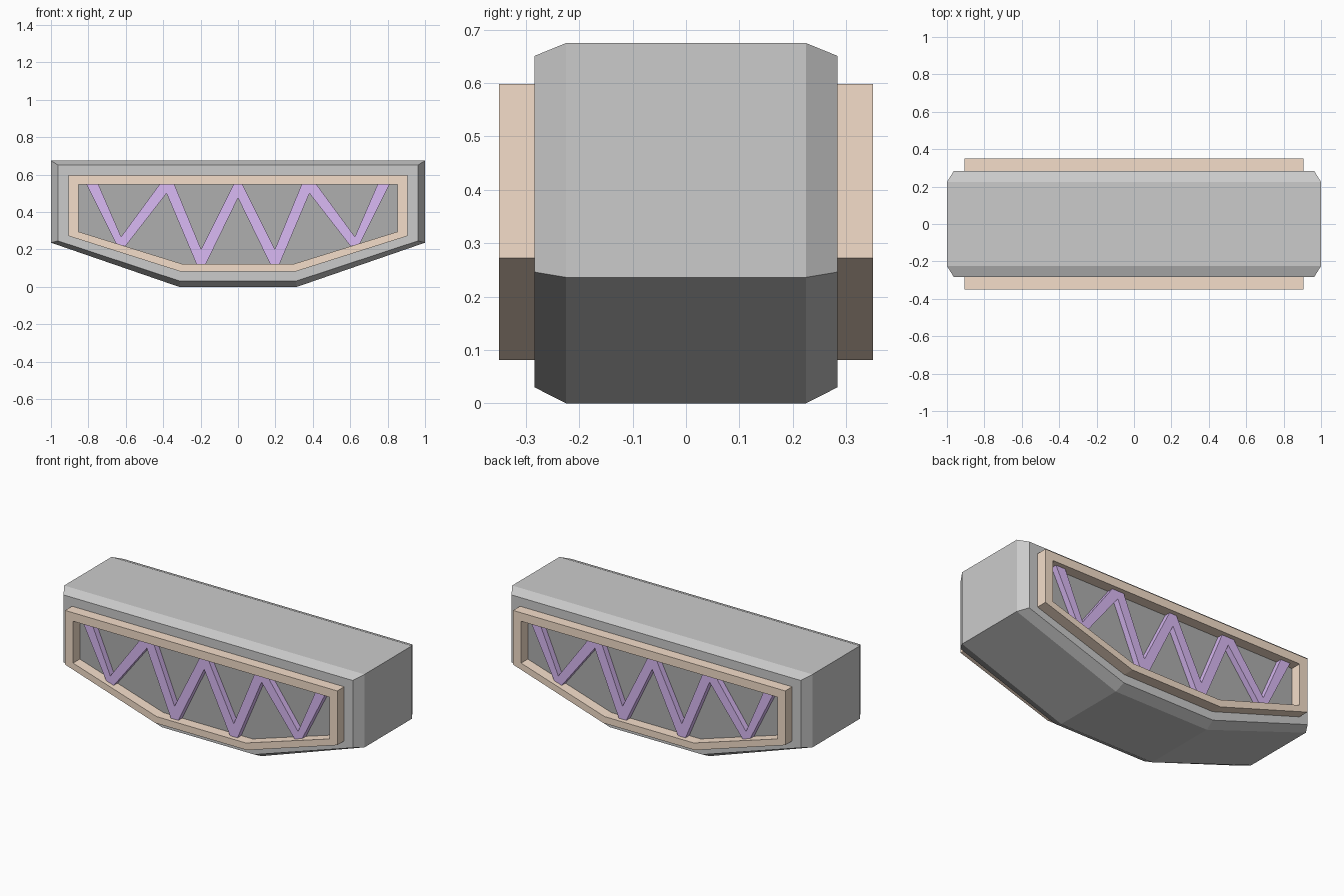
import bpy, bmesh

if "Cube" in bpy.data.objects:
    bpy.data.objects.remove(bpy.data.objects["Cube"])


def material(name, rgb):
    m = bpy.data.materials.new(name)
    m.diffuse_color = (*rgb, 1)
    m.use_nodes = True
    m.node_tree.nodes["Principled BSDF"].inputs["Base Color"].default_value = m.diffuse_color
    return m


def mirrored(right):
    """Close a right-hand half outline with its mirror image in x."""
    return right + [(-x, z) for x, z in reversed(right) if abs(x) > 1e-6]


def loft(name, rings, mat=None, closed=False):
    """Bridge (y, xz outline) rings; cap the ends, or join last to first."""
    bm = bmesh.new()
    loops = [[bm.verts.new((x, y, z)) for x, z in outline] for y, outline in rings]
    pairs = list(zip(loops, loops[1:]))
    if closed:
        pairs.append((loops[-1], loops[0]))
    else:
        bm.faces.new(loops[0])
        bm.faces.new(loops[-1])
    n = len(loops[0])
    for a, b in pairs:
        for i in range(n):
            j = (i + 1) % n
            bm.faces.new((a[i], a[j], b[j], b[i]))
    bmesh.ops.recalc_face_normals(bm, faces=bm.faces)
    mesh = bpy.data.meshes.new(name)
    bm.to_mesh(mesh)
    bm.free()
    ob = bpy.data.objects.new(name, mesh)
    bpy.context.collection.objects.link(ob)
    if mat:
        mesh.materials.append(mat)
    return ob


tan = material("tan", (0.91, 0.73, 0.59))
purple = material("purple", (0.70, 0.49, 0.91))
dark = material("dark_grey", (0.43, 0.43, 0.43))

# Half outlines, bottom to top
body_mid = mirrored([(0.315, 0), (1, 0.236), (1, 0.675)])
body_end = mirrored([(0.308, 0.03), (0.963, 0.246), (0.963, 0.651)])
frame_out = mirrored([(0.305, 0.081), (0.906, 0.272), (0.906, 0.598)])
frame_in = mirrored([(0.297, 0.122), (0.853, 0.295), (0.853, 0.547)])

# Bevelled body
loft("body", [(-0.284, body_end), (-0.225, body_mid),
              (0.225, body_mid), (0.284, body_end)])

# Zigzag lattice: upper edge then lower edge, mirrored about x = 0
upper = [(0.024, 0.547), (0.197, 0.20), (0.34, 0.547), (0.42, 0.547),
         (0.625, 0.268), (0.746, 0.547)]
lower = [(0.81, 0.547), (0.653, 0.233), (0.602, 0.217), (0.382, 0.50),
         (0.222, 0.122), (0.172, 0.122), (0, 0.475)]
zigzag = mirrored(upper + lower)

# Panel, frame and lattice on both long sides
for side, s in (("front", -1), ("back", 1)):
    loft(side + "_panel", [(s * 0.275, frame_in), (s * 0.286, frame_in)], dark)
    loft(side + "_frame", [(s * 0.275, frame_out), (s * 0.35, frame_out),
                           (s * 0.35, frame_in), (s * 0.275, frame_in)], tan, True)
    loft(side + "_lattice", [(s * 0.28, zigzag), (s * 0.322, zigzag)], purple)
